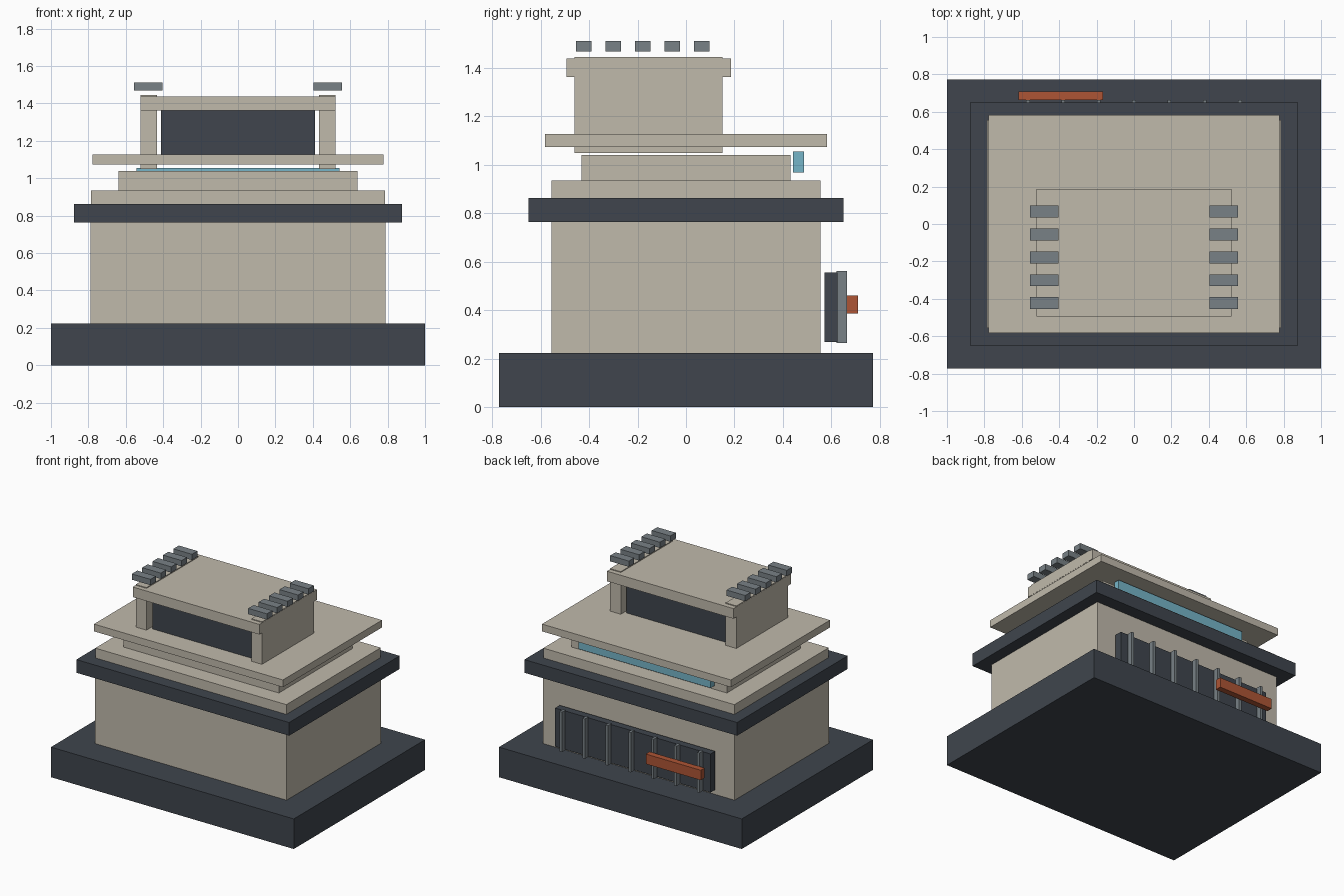
import bpy
import bmesh
from mathutils import Matrix, Vector

if "Cube" in bpy.data.objects:
    bpy.data.objects.remove(bpy.data.objects["Cube"])


def material(name, rgb):
    mat = bpy.data.materials.new(name)
    mat.diffuse_color = (*rgb, 1.0)
    mat.use_nodes = True
    mat.node_tree.nodes["Principled BSDF"].inputs["Base Color"].default_value = mat.diffuse_color
    return mat


STONE = material("stone", (0.53, 0.49, 0.41))
DARK = material("dark_slate", (0.05, 0.06, 0.075))
METAL = material("grey_metal", (0.19, 0.22, 0.24))
GLASS = material("blue_glass", (0.18, 0.46, 0.58))
RUST = material("rust_orange", (0.42, 0.09, 0.035))


def box(name, x, y, z, mat):
    """Flat-faced box spanning the (min, max) ranges x, y and z."""
    lo, hi = (Vector(c) for c in zip(x, y, z))
    bm = bmesh.new()
    bmesh.ops.create_cube(bm, size=1.0, matrix=Matrix.Diagonal((*(hi - lo), 1.0)))
    mesh = bpy.data.meshes.new(name)
    bm.to_mesh(mesh)
    bm.free()
    mesh.materials.append(mat)
    obj = bpy.data.objects.new(name, mesh)
    obj.location = (lo + hi) / 2
    bpy.context.collection.objects.link(obj)
    return obj


def tier(name, half_x, half_y, z, mat):
    """Centred storey or slab."""
    return box(name, (-half_x, half_x), (-half_y, half_y), z, mat)


# Stacked storeys and slabs
tier("base_plinth", 1.0, 0.772, (0.0, 0.224), DARK)
tier("main_body", 0.789, 0.555, (0.224, 0.764), STONE)
tier("dark_cornice", 0.876, 0.65, (0.764, 0.862), DARK)
tier("lower_step", 0.787, 0.555, (0.862, 0.935), STONE)
tier("upper_step", 0.639, 0.432, (0.935, 1.04), STONE)
tier("roof_slab", 0.778, 0.583, (1.073, 1.127), STONE)

# Rooftop pavilion: dark core, cap, side walls and vent slats
box("pavilion_core", (-0.411, 0.411), (-0.42, 0.11), (1.1, 1.39), DARK)
box("pavilion_cap", (-0.521, 0.521), (-0.494, 0.186), (1.363, 1.438), STONE)
for side, label in ((-1, "left"), (1, "right")):
    wall_x = sorted((side * 0.432, side * 0.52))
    box(f"pavilion_wall_{label}", wall_x, (-0.46, 0.15), (1.049, 1.444), STONE)
    slat_x = sorted((side * 0.403, side * 0.556))
    for i in range(5):
        y = -0.423 + i * 0.1222
        box(f"vent_slat_{label}_{i + 1}", slat_x, (y - 0.032, y + 0.032),
            (1.468, 1.511), METAL)

# Rear strip window below the roof slab
box("strip_window", (-0.544, 0.544), (0.441, 0.488), (0.968, 1.055), GLASS)

# Rear shutter panel with mullions and sign board
box("rear_panel", (-0.64, 0.64), (0.571, 0.625), (0.268, 0.555), DARK)
for i in range(7):
    x = (i - 3) * 0.189
    box(f"rear_mullion_{i + 1}", (x - 0.01, x + 0.01), (0.622, 0.664),
        (0.264, 0.561), METAL)
box("rear_board", (-0.618, -0.165), (0.664, 0.709), (0.386, 0.46), RUST)
